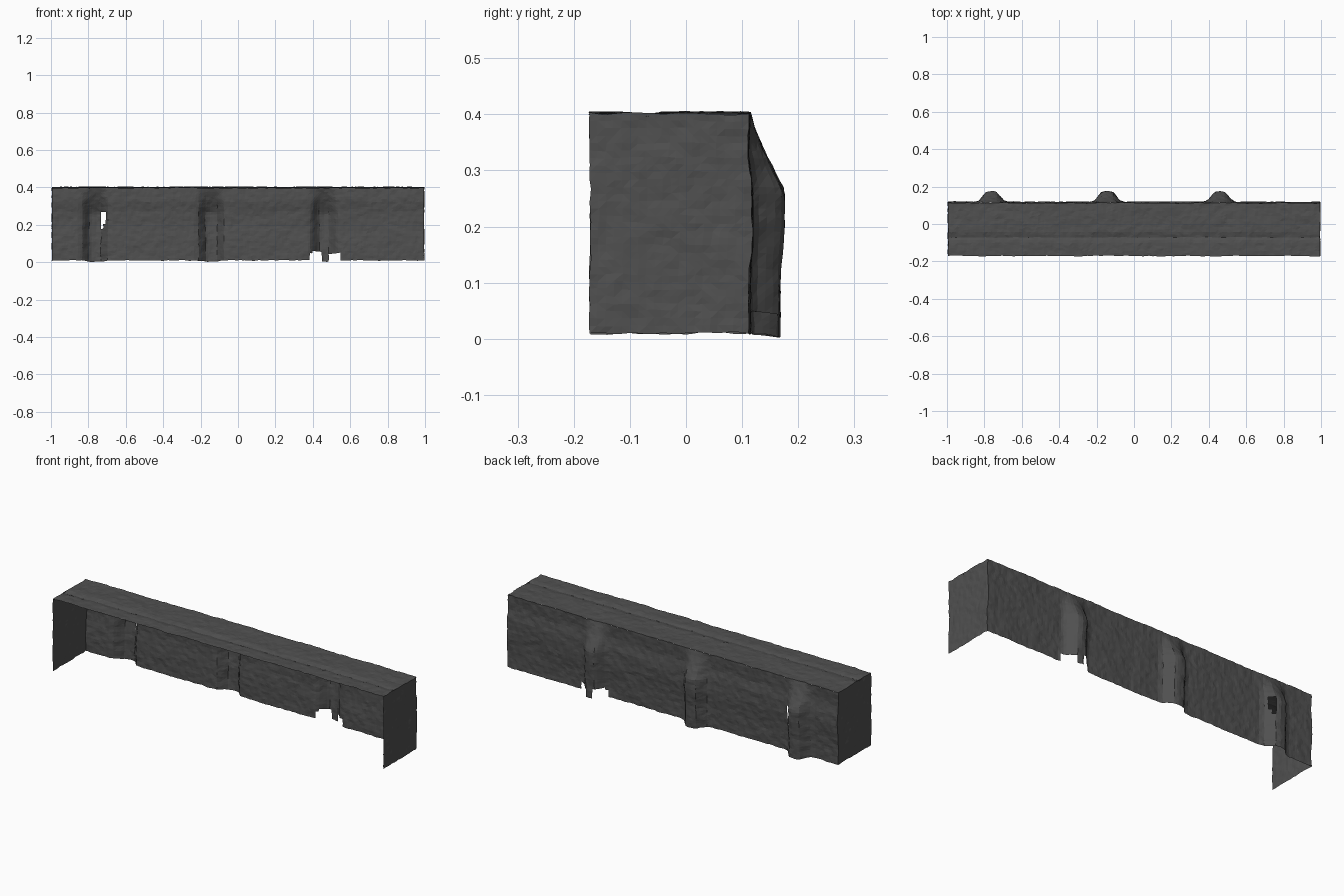
import bpy, bmesh, math
from mathutils import Vector, noise

if "Cube" in bpy.data.objects:
    bpy.data.objects.remove(bpy.data.objects["Cube"])

X, Y0, Y1, Z0, Z1 = 0.994, -0.171, 0.114, 0.010, 0.402

stone = bpy.data.materials.new("dark grey stone")
stone.diffuse_color = (0.08, 0.08, 0.08, 1)
stone.use_nodes = True
stone.node_tree.nodes["Principled BSDF"].inputs["Base Color"].default_value = stone.diffuse_color


def lerp(pts, t):
    """Piecewise linear lookup."""
    if t <= pts[0][0]:
        return pts[0][1]
    for (a, va), (b, vb) in zip(pts, pts[1:]):
        if t <= b:
            return va + (vb - va) * (t - a) / (b - a)
    return pts[-1][1]


WAVE = [(0, 0), (0.12, 0), (0.2, 0.005), (0.27, 0.004), (0.33, -0.004), (0.4, -0.001)]
RIB_X = [(-0.092, 0), (-0.07, 0.006), (-0.032, 0.053), (0, 0.057),
         (0.026, 0.053), (0.065, 0.007), (0.09, 0)]
RIB_Z = [(0, 0.93), (0.1, 0.98), (0.265, 1), (0.32, 0.62), (0.4, 0.0)]
RIBS = (-0.76, -0.14, 0.462)


def rough(p):
    """Shared weathering, so neighbouring sheets meet along their edges."""
    fine = noise.noise_vector(p * 38) * 0.0032
    broad = noise.noise_vector(p * 11 + Vector((3, 7, 1))) * 0.003
    q = p + fine + broad
    q.y += lerp(WAVE, p.z) * (p.y - Y0) / (Y1 - Y0)
    return q


def rib(p):
    """Outward bulge of the three buttresses in the back wall."""
    q = p.copy()
    for c in RIBS:
        b = lerp(RIB_X, p.x - c)
        q.y += b * lerp(RIB_Z, p.z)
        q.z -= b * 0.12 * (1 - (p.z - Z0) / (Z1 - Z0))
    return q


def groove(p):
    """Shallow seam running along the top."""
    q = p.copy()
    edge = min(p.y - Y0, Y1 - p.y) / 0.04
    q.z -= 0.006 * math.exp(-((p.y + 0.07) / 0.015) ** 2) * min(1, edge)
    return q


def sheet(name, origin, u, v, nu, nv, shape=None, holes=()):
    bm = bmesh.new()
    base = [[origin + u * (i / nu) + v * (j / nv) for j in range(nv + 1)]
            for i in range(nu + 1)]
    grid = [[bm.verts.new(rough(p) + ((shape(p) - p) if shape else Vector()))
             for p in row] for row in base]
    for i in range(nu):
        for j in range(nv):
            c = origin + u * ((i + .5) / nu) + v * ((j + .5) / nv)
            if any(a < c.x < b and lo < c.z < hi for a, b, lo, hi in holes):
                continue
            bm.faces.new((grid[i][j], grid[i + 1][j],
                          grid[i + 1][j + 1], grid[i][j + 1]))
    bmesh.ops.triangulate(bm, faces=bm.faces[:])
    me = bpy.data.meshes.new(name)
    bm.to_mesh(me)
    bm.free()
    me.materials.append(stone)
    ob = bpy.data.objects.new(name, me)
    bpy.context.collection.objects.link(ob)


W, D, H = Vector((2 * X, 0, 0)), Vector((0, Y1 - Y0, 0)), Vector((0, 0, Z1 - Z0))

# back wall with buttresses, a slit and two broken notches at the foot
HOLES = [(-0.738, -0.722, 0.18, 0.255), (-0.728, -0.714, 0.21, 0.275),
         (0.388, 0.45, 0, 0.045), (0.398, 0.445, 0, 0.06), (0.488, 0.545, 0, 0.055)]
sheet("back_wall", Vector((X, Y1, Z0)), -W, H, 160, 30, rib, HOLES)

# top
sheet("top_slab", Vector((-X, Y0, Z1)), W, D, 120, 20, groove)

# end walls
sheet("right_end_wall", Vector((X, Y0, Z0)), D, H, 20, 30)
sheet("left_end_wall", Vector((-X, Y1, Z0)), -D, H, 20, 30)
